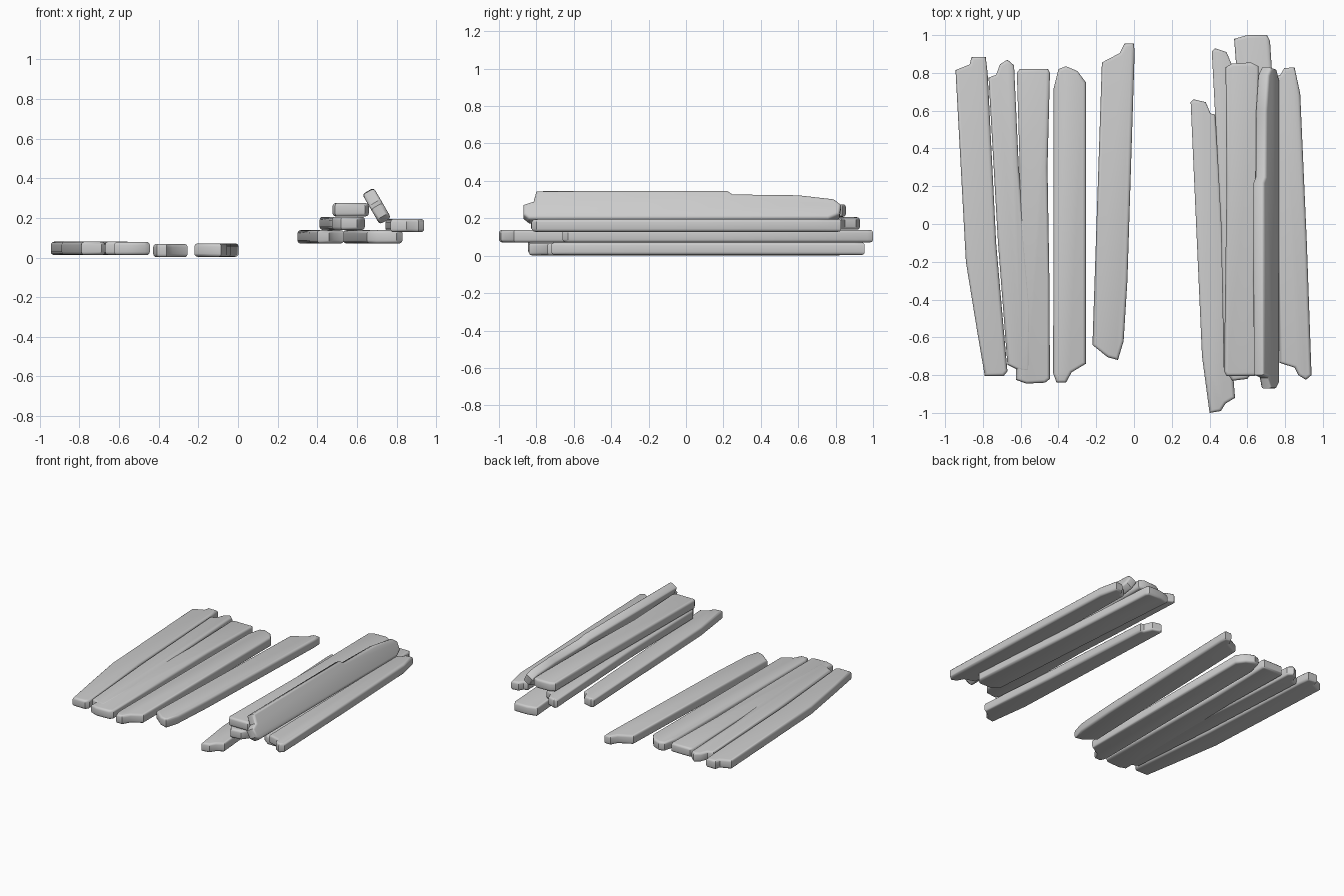
import bpy, bmesh, math
from mathutils import Matrix

T = 0.067  # plank thickness


def plank(name, outline, z=0.0, tilt=None):
    """Extrude a top-view outline, round its rims, optionally roll it about its length."""
    bm = bmesh.new()
    low = [bm.verts.new((x, y, -T / 2)) for x, y in outline]
    face = bm.faces.new(low)
    ext = bmesh.ops.extrude_face_region(bm, geom=[face])
    for v in ext["geom"]:
        if isinstance(v, bmesh.types.BMVert):
            v.co.z += T
    bmesh.ops.recalc_face_normals(bm, faces=bm.faces)
    # round only the top and bottom rims
    rims = [e for e in bm.edges if abs(e.verts[0].co.z - e.verts[1].co.z) < 1e-5]
    bmesh.ops.bevel(bm, geom=rims, offset=0.016, segments=3, profile=0.5,
                    affect='EDGES', clamp_overlap=False)
    if tilt:
        angle, cx, cz = tilt
        bm.transform(Matrix.Translation((cx, 0, cz)) @ Matrix.Rotation(angle, 4, 'Y'))
    else:
        bm.transform(Matrix.Translation((0, 0, z + T / 2)))
    me = bpy.data.meshes.new(name)
    bm.to_mesh(me)
    bm.free()
    ob = bpy.data.objects.new(name, me)
    bpy.context.collection.objects.link(ob)
    bpy.context.view_layer.objects.active = ob
    bpy.ops.object.select_all(action='DESELECT')
    ob.select_set(True)
    bpy.ops.object.shade_smooth_by_angle(angle=math.radians(40))


# Planks laid side by side on the ground
plank("flat_plank_1", [(-.945, .815), (-.87, .845), (-.86, .885), (-.785, .885), (-.775, .8),
                       (-.73, -.1), (-.67, -.78), (-.69, -.805), (-.79, -.805), (-.83, -.57),
                       (-.89, -.2)], .013)
plank("flat_plank_2", [(-.77, .775), (-.73, .79), (-.71, .845), (-.67, .87), (-.635, .84),
                       (-.61, .3), (-.545, -.45), (-.55, -.785), (-.6, -.78), (-.67, -.745),
                       (-.72, -.1)], .014)
plank("flat_plank_3", [(-.62, .8), (-.605, .82), (-.455, .82), (-.445, .8), (-.458, .3),
                       (-.448, -.3), (-.445, -.82), (-.47, -.84), (-.57, -.845), (-.625, -.825),
                       (-.61, -.2), (-.605, .3)], .0125)
plank("flat_plank_4", [(-.425, .72), (-.4, .82), (-.36, .835), (-.3, .81), (-.255, .75),
                       (-.255, -.74), (-.33, -.785), (-.36, -.84), (-.41, -.84), (-.428, -.79)],
      .002)
plank("flat_plank_5", [(-.17, .855), (-.075, .905), (-.05, .955), (0, .955), (.003, .9),
                       (-.035, -.3), (-.055, -.62), (-.085, -.72), (-.14, -.705), (-.22, -.64)],
      .004)

# Lower pair of the stack
plank("stack_base_left", [(.3, .645), (.315, .66), (.38, .645), (.405, .585), (.43, .58),
                          (.485, -.3), (.535, -.92), (.485, -.95), (.46, -.99), (.4, -1),
                          (.36, -.7)], .071)
plank("stack_base_right", [(.53, .98), (.6, 1), (.705, 1), (.72, .97), (.77, .2),
                           (.83, -.63), (.8, -.66), (.7, -.66), (.65, -.62), (.59, .2)], .071)

# Middle and upper planks
plank("stack_middle", [(.412, .915), (.43, .93), (.49, .91), (.515, .85), (.56, .83),
                       (.6, .1), (.64, -.77), (.6, -.82), (.52, -.83), (.475, -.76),
                       (.46, 0)], .139)
plank("stack_side", [(.745, .78), (.775, .79), (.795, .825), (.85, .83), (.88, .69),
                     (.915, -.1), (.94, -.8), (.91, -.825), (.87, -.8), (.85, -.76),
                     (.77, -.735)], .128)
plank("stack_upper", [(.485, .83), (.52, .85), (.62, .855), (.66, .835), (.655, .2),
                      (.64, -.3), (.66, -.78), (.64, -.805), (.49, -.805), (.477, -.78),
                      (.49, .2)], .208)

# Plank leaning against the stack
plank("leaning_plank", [(-.085, -.8), (-.088, .22), (-.065, .25), (-.06, .6), (-.035, .79),
                        (.0, .83), (.06, .82), (.088, .76), (.088, -.84), (.06, -.87),
                        (.0, -.87), (-.02, -.815)], tilt=(math.radians(60), .7, .26))
